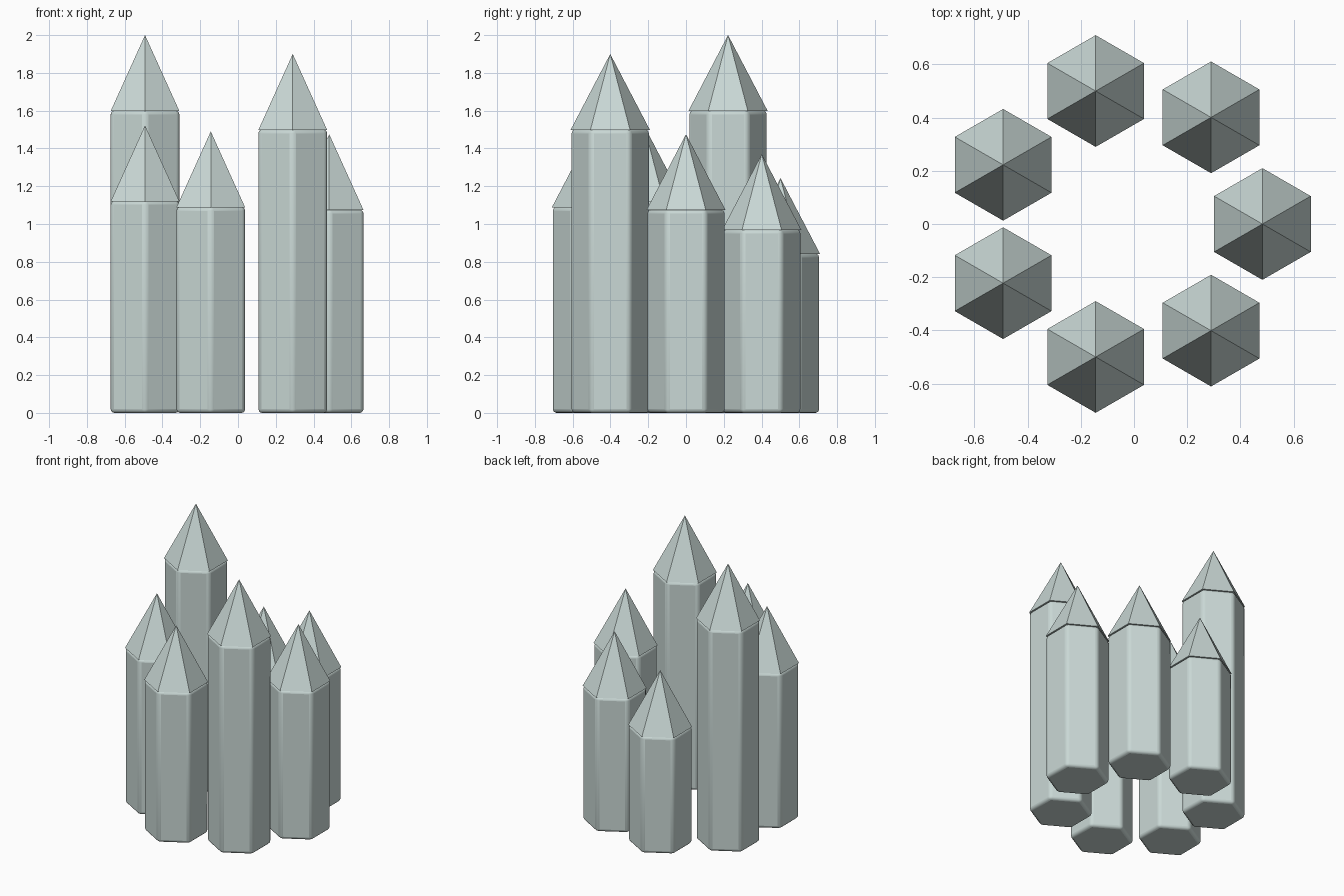
import bpy
import math

if "Cube" in bpy.data.objects:
    bpy.data.objects.remove(bpy.data.objects["Cube"])

RADIUS = 0.21        # hexagon corner radius
TIP = 0.402          # height of each pointed cap
RING = 0.513         # radius of the ring of columns
RING_X = -0.03

stone = bpy.data.materials.new("pale grey green")
stone.diffuse_color = (0.59, 0.69, 0.67, 1)
stone.use_nodes = True
stone.node_tree.nodes["Principled BSDF"].inputs["Base Color"].default_value = stone.diffuse_color


def finish(obj, name):
    obj.name = name
    obj.data.name = name
    obj.data.materials.append(stone)
    return obj


def crystal(i, x, y, shoulder):
    # Hexagonal shaft with softly rounded edges, corners along y
    bpy.ops.mesh.primitive_cylinder_add(
        vertices=6, radius=RADIUS, depth=shoulder, location=(x, y, shoulder / 2))
    shaft = finish(bpy.context.object, f"column_shaft_{i}")
    bevel = shaft.modifiers.new("rounded edges", 'BEVEL')
    bevel.width = 0.02
    bevel.segments = 3
    bevel.limit_method = 'ANGLE'
    bevel.angle_limit = math.radians(30)
    bpy.ops.object.shade_smooth_by_angle(angle=math.radians(30))

    # Sharp six-sided cap
    bpy.ops.mesh.primitive_cone_add(
        vertices=6, radius1=RADIUS, radius2=0, depth=TIP,
        location=(x, y, shoulder + TIP / 2 - 0.002))
    finish(bpy.context.object, f"column_cap_{i}")


# Shoulder heights, counter-clockwise from +x
shoulders = [1.075, 0.97, 0.843, 1.6, 1.122, 1.09, 1.5]
for i, h in enumerate(shoulders):
    a = 2 * math.pi * i / len(shoulders)
    crystal(i + 1, RING_X + RING * math.cos(a), RING * math.sin(a), h)
